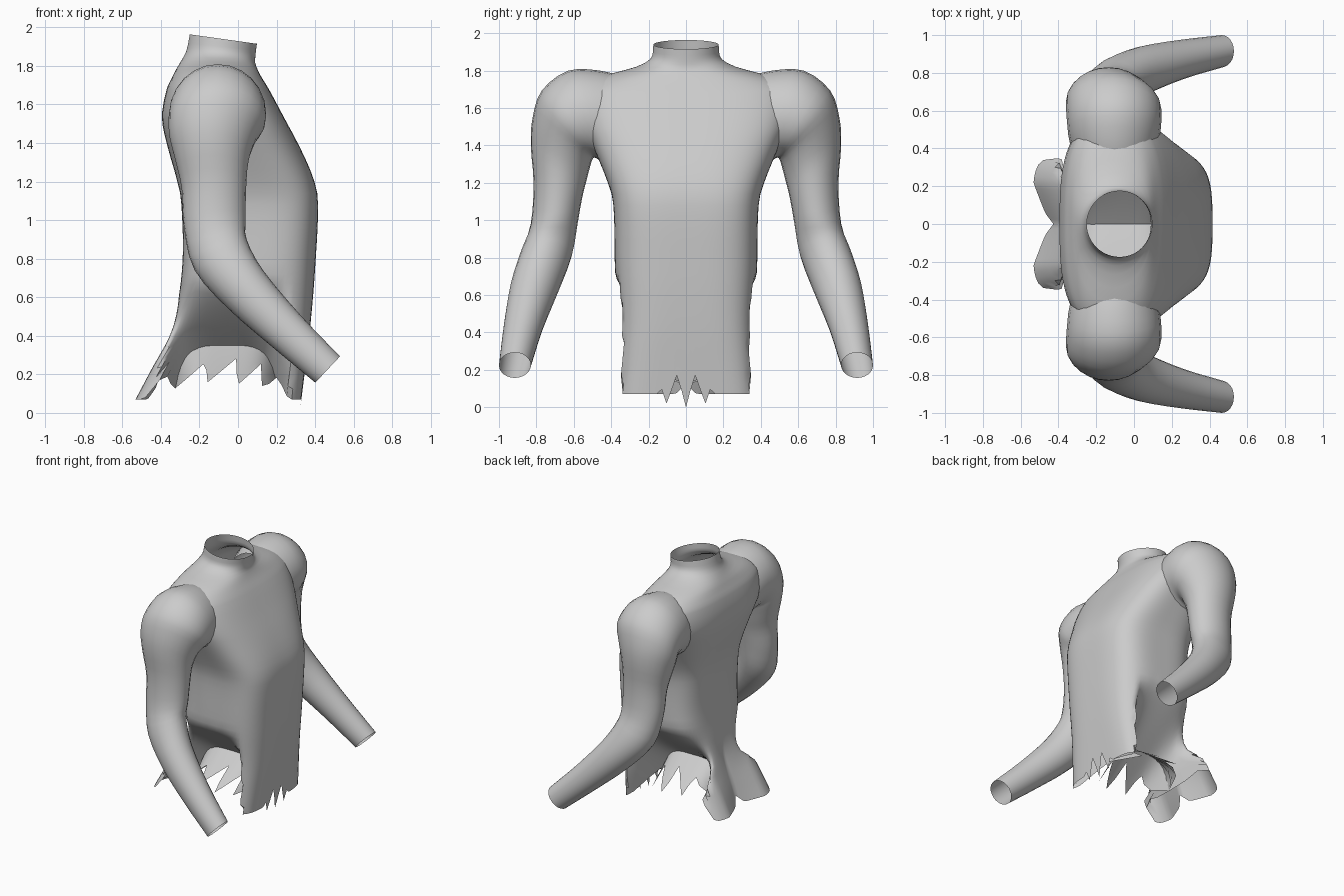
import bpy, bmesh, math

if "Cube" in bpy.data.objects:
    bpy.data.objects.remove(bpy.data.objects["Cube"], do_unlink=True)

cloth = bpy.data.materials.new("light grey cloth")
cloth.use_nodes = True
cloth.diffuse_color = (0.6, 0.6, 0.6, 1)
cloth.node_tree.nodes["Principled BSDF"].inputs["Base Color"].default_value = (0.6, 0.6, 0.6, 1)


def loft(name, rings):
    """Skin closed rings into an open smooth tube."""
    bm = bmesh.new()
    rows = [[bm.verts.new(p) for p in ring] for ring in rings]
    for a, b in zip(rows, rows[1:]):
        for i in range(len(a)):
            j = (i + 1) % len(a)
            bm.faces.new((a[i], a[j], b[j], b[i]))
    mesh = bpy.data.meshes.new(name)
    bm.to_mesh(mesh)
    bm.free()
    mesh.materials.append(cloth)
    obj = bpy.data.objects.new(name, mesh)
    bpy.context.collection.objects.link(obj)
    bpy.ops.object.select_all(action="DESELECT")
    obj.select_set(True)
    bpy.context.view_layer.objects.active = obj
    bpy.ops.object.shade_smooth_by_angle(angle=math.radians(50))


def spline(table, t):
    """Smooth interpolation of table rows keyed by their first value."""
    t = min(max(t, table[0][0]), table[-1][0])
    k = max(i for i in range(len(table) - 1) if table[i][0] <= t)
    a, b = table[k], table[k + 1]
    p, q = table[max(k - 1, 0)], table[min(k + 2, len(table) - 1)]
    h = b[0] - a[0]
    s = (t - a[0]) / h
    out = []
    for c in range(1, len(a)):
        m0 = (b[c] - p[c]) / (b[0] - p[0]) * h
        m1 = (q[c] - a[c]) / (q[0] - a[0]) * h
        out.append((2*s**3 - 3*s**2 + 1) * a[c] + (s**3 - 2*s**2 + s) * m0
                   + (3*s**2 - 2*s**3) * b[c] + (s**3 - s**2) * m1)
    return out


# Torso sections: height, back x, chest x, half width, squareness
TORSO = [
    (0.00, -0.57, 0.32, 0.39, 6.0),
    (0.20, -0.47, 0.345, 0.375, 5.0),
    (0.45, -0.345, 0.375, 0.365, 4.0),
    (0.75, -0.29, 0.40, 0.38, 3.5),
    (1.10, -0.295, 0.415, 0.39, 3.5),
    (1.22, -0.32, 0.39, 0.425, 3.2),
    (1.38, -0.365, 0.32, 0.49, 3.0),
    (1.53, -0.395, 0.24, 0.55, 3.0),
    (1.68, -0.37, 0.16, 0.56, 2.8),
    (1.745, -0.34, 0.12, 0.50, 2.5),
    (1.785, -0.32, 0.10, 0.40, 2.2),
    (1.815, -0.30, 0.09, 0.28, 2.0),
    (1.86, -0.27, 0.09, 0.192, 2.0),
    (1.94, -0.25, 0.098, 0.174, 2.0),
]
COLUMNS = 96


def torso_point(i, z):
    back, chest, half, square = spline(TORSO, z)
    angle = 2 * math.pi * i / COLUMNS
    c, s = math.cos(angle), math.sin(angle)
    r = (abs(c) ** square + abs(s) ** square) ** (-1 / square)
    x = (back + chest) / 2 + (chest - back) / 2 * r * c
    y = half * r * s
    # Crease down the middle of the flared tail
    if c < 0:
        x += 0.10 * max(0, 1 - z / 0.6) * max(0, 1 - abs(y) / 0.22)
    # Flanks tuck inward below the waist until they cross in the middle
    tuck = max(0, 1 - ((x + 0.06) / 0.32) ** 4)
    y *= 1 - tuck * (max(0, 0.70 - z) / 0.35) ** 1.3
    # The collar slopes down towards the chest
    tilt = min(max((z - 1.8) / 0.14, 0), 1)
    return (x, y, z - 0.14 * tilt * (x + 0.08))


# Torn hem along the flanks: x, height
FLANK_HEM = [(-0.42, 0.07), (-0.38, 0.21), (-0.30, 0.12), (-0.18, 0.28), (-0.16, 0.14),
             (-0.02, 0.30), (0.0, 0.13), (0.12, 0.27), (0.14, 0.12), (0.21, 0.19), (0.27, 0.08)]


def hem(i):
    x, y, _ = torso_point(i, 0.2)
    if x > 0.3 and abs(y) < 0.14:
        # Pointed tatters at the middle of the front
        return 0.02 + 0.075 * abs((i + 2) % 4 - 2) if i else 0.0
    if x <= FLANK_HEM[0][0] or x >= FLANK_HEM[-1][0]:
        return 0.07
    for (x0, z0), (x1, z1) in zip(FLANK_HEM, FLANK_HEM[1:]):
        if x <= x1:
            return z0 + (z1 - z0) * (x - x0) / (x1 - x0)


SKIRT_TOP = 0.72
rings = []
for k in range(13):
    f = k / 12
    rings.append([torso_point(i, hem(i) + (SKIRT_TOP - hem(i)) * f) for i in range(COLUMNS)])
z = SKIRT_TOP
while z < 1.935:
    z += 0.06 if z < 1.68 else 0.02
    rings.append([torso_point(i, min(z, 1.94)) for i in range(COLUMNS)])
loft("shirt_body", rings)

# Sleeve sections: step, centre x y z, outward half axis y z, forward half axis x z
SLEEVE = [
    (0, -0.10, 0.30, 1.54, 0.01, 0.22, 0.19, 0.00),
    (1, -0.105, 0.43, 1.55, 0.03, 0.25, 0.235, 0.00),
    (2, -0.105, 0.545, 1.56, 0.085, 0.24, 0.25, 0.00),
    (3, -0.11, 0.63, 1.515, 0.14, 0.18, 0.25, 0.00),
    (4, -0.13, 0.663, 1.43, 0.157, 0.12, 0.225, 0.00),
    (5, -0.135, 0.68, 1.31, 0.15, 0.09, 0.19, 0.00),
    (6, -0.125, 0.685, 1.16, 0.13, 0.04, 0.167, 0.00),
    (7, -0.12, 0.705, 0.98, 0.125, 0.00, 0.16, 0.02),
    (8, -0.09, 0.747, 0.82, 0.138, 0.00, 0.135, 0.08),
    (9, 0.04, 0.81, 0.64, 0.13, 0.00, 0.09, 0.10),
    (10, 0.245, 0.87, 0.43, 0.105, 0.00, 0.077, 0.08),
    (11, 0.465, 0.915, 0.225, 0.085, 0.00, 0.064, 0.068),
]
for name, side in (("left_sleeve", 1), ("right_sleeve", -1)):
    rings = []
    for k in range(34):
        cx, cy, cz, oy, oz, fx, fz = spline(SLEEVE, k / 3)
        ring = []
        for i in range(24):
            a = 2 * math.pi * i / 24 * side
            c, s = math.cos(a), math.sin(a)
            ring.append((cx + fx * s, side * (cy + oy * c), cz + oz * c + fz * s))
        rings.append(ring)
    loft(name, rings)
